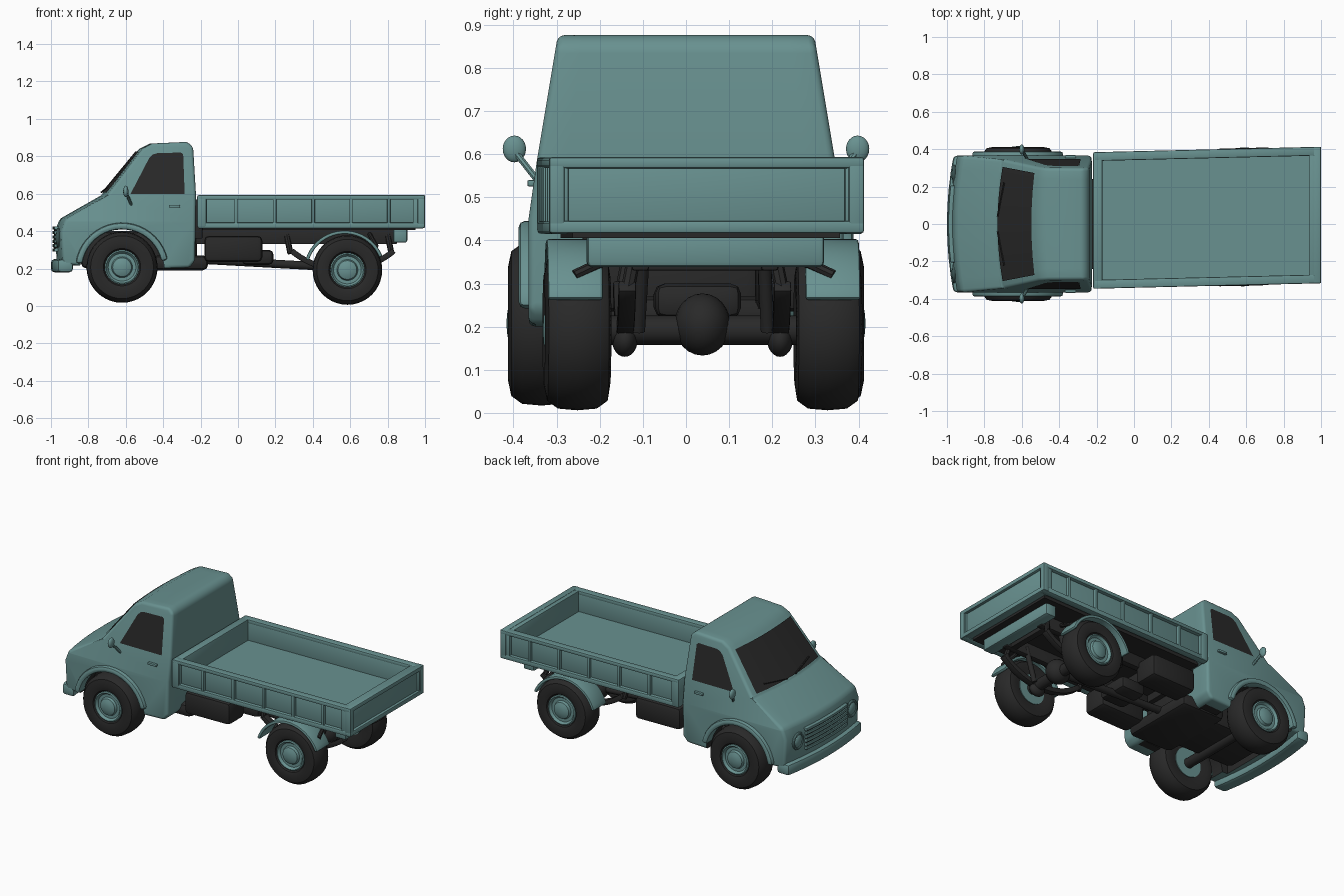
import bpy, bmesh, math
from mathutils import Vector, Matrix

if "Cube" in bpy.data.objects:
    bpy.data.objects.remove(bpy.data.objects["Cube"])

def material(name, rgb):
    m = bpy.data.materials.new(name)
    m.diffuse_color = (*rgb, 1)
    m.use_nodes = True
    m.node_tree.nodes["Principled BSDF"].inputs["Base Color"].default_value = m.diffuse_color
    return m

TEAL = material("teal paint", (0.14, 0.285, 0.28))
DARK = material("dark rubber and glass", (0.022, 0.022, 0.022))
objs = []

# ---------- helpers ----------
def finish(name, bm, mat, bevel=0, seg=2):
    bmesh.ops.recalc_face_normals(bm, faces=bm.faces[:])
    if bevel:
        es = [e for e in bm.edges if e.is_manifold and e.calc_face_angle() > 0.6]
        bmesh.ops.bevel(bm, geom=es, offset=bevel, segments=seg, affect='EDGES',
                        profile=0.5, clamp_overlap=True)
    me = bpy.data.meshes.new(name)
    bm.to_mesh(me)
    bm.free()
    me.materials.append(mat)
    o = bpy.data.objects.new(name, me)
    bpy.context.collection.objects.link(o)
    objs.append(o)
    return o

def half_width(z):
    if z < 0.45:
        return 0.365
    if z < 0.59:
        return 0.365 - (z - 0.45) / 0.14 * 0.02
    return 0.345 - (z - 0.59) / 0.27 * 0.045

def bulge(p, v):
    """Bow the cab nose forward in the middle; v is -1..1 across the width."""
    f = min(1, max(0, (-0.4 - p[0]) / 0.2))
    return Vector((p[0] - 0.035 * f * (1 - v * v), half_width(p[2]) * v, p[2]))

def slice_bm(bm, axis, values):
    for c in values:
        co, no = [0, 0, 0], [0, 0, 0]
        co[axis], no[axis] = c, 1
        bmesh.ops.bisect_plane(bm, geom=bm.verts[:] + bm.edges[:] + bm.faces[:],
                               plane_co=co, plane_no=no)

def box(name, lo, hi, mat, bevel=0.008, curved=False):
    bm = bmesh.new()
    bmesh.ops.create_cube(bm, size=1)
    for v in bm.verts:
        v.co = [(lo[i] + hi[i]) / 2 + v.co[i] * (hi[i] - lo[i]) for i in range(3)]
    if curved:
        slice_bm(bm, 1, [hi[1] * k / 4 for k in range(-3, 4)])
        for v in bm.verts:
            v.co.x -= 0.035 * (1 - (v.co.y / 0.365) ** 2)
    return finish(name, bm, mat, bevel)

def prism(name, pts, y0, y1, mat, bevel=0.0):
    bm = bmesh.new()
    f = bm.faces.new([bm.verts.new((x, y0, z)) for x, z in pts])
    r = bmesh.ops.extrude_face_region(bm, geom=[f])
    for v in r['geom']:
        if isinstance(v, bmesh.types.BMVert):
            v.co.y = y1
    return finish(name, bm, mat, bevel)

def arch(name, cx, cz, r0, r1, a0, a1, y0, y1, mat, bevel):
    ang = [math.radians(a0 + (a1 - a0) * k / 20) for k in range(21)]
    pts = [(cx + r1 * math.cos(a), cz + r1 * math.sin(a)) for a in ang]
    pts += [(cx + r0 * math.cos(a), cz + r0 * math.sin(a)) for a in reversed(ang)]
    return prism(name, pts, y0, y1, mat, bevel)

def lathe(name, prof, c, mat, side, n=40):
    """Spin (radius, outward distance) points about a y axis through c."""
    bm = bmesh.new()
    rings = [[bm.verts.new((c[0] + r * math.cos(t), c[1] + side * d, c[2] + r * math.sin(t)))
              for t in (2 * math.pi * k / n for k in range(n))] for r, d in prof]
    for a, b in zip(rings, rings[1:]):
        for k in range(n):
            bm.faces.new((a[k], a[(k + 1) % n], b[(k + 1) % n], b[k]))
    bm.faces.new(rings[0])
    bm.faces.new(rings[-1])
    return finish(name, bm, mat)

def tube(name, p, q, r, mat, n=14):
    p, q = Vector(p), Vector(q)
    d = q - p
    bm = bmesh.new()
    bmesh.ops.create_cone(bm, cap_ends=True, segments=n, radius1=r, radius2=r, depth=d.length,
        matrix=Matrix.Translation((p + q) / 2) @ d.to_track_quat('Z', 'Y').to_matrix().to_4x4())
    return finish(name, bm, mat)

def ball(name, c, s, mat):
    bm = bmesh.new()
    bmesh.ops.create_uvsphere(bm, u_segments=20, v_segments=12, radius=1,
                              matrix=Matrix.Translation(c) @ Matrix.Diagonal((*s, 1)))
    return finish(name, bm, mat)

def wheel(name, x, z, yc, r, side):
    c = (x, yc, z)
    lathe(name + "_tyre", [(0.085, -0.06), (r - 0.06, -0.076), (r - 0.022, -0.07), (r - 0.004, -0.045),
          (r, 0), (r - 0.004, 0.045), (r - 0.022, 0.07), (r - 0.06, 0.078), (0.1, 0.07),
          (0.088, 0.05)], c, DARK, side)
    lathe(name + "_hub", [(0.09, -0.066), (0.092, 0.066), (0.085, 0.07), (0.074, 0.056), (0.056, 0.056),
          (0.05, 0.07), (0.03, 0.079), (0.008, 0.081)], c, TEAL, side)

# ---------- cab shell ----------
cab_profile = [(-0.935, 0.22), (-0.945, 0.40), (-0.92, 0.465), (-0.70, 0.59), (-0.51, 0.84),
               (-0.46, 0.868), (-0.27, 0.877), (-0.24, 0.85), (-0.225, 0.60), (-0.23, 0.24),
               (-0.26, 0.205), (-0.40, 0.20)]
cab = prism("cab_shell", cab_profile, -1, 1, TEAL)
bm = bmesh.new()
bm.from_mesh(cab.data)
slice_bm(bm, 1, [-0.8, -0.5, -0.2, 0.2, 0.5, 0.8])
slice_bm(bm, 2, [0.45, 0.59])
for v in bm.verts:
    v.co = bulge(v.co, v.co.y)
bm.to_mesh(cab.data)
bm.free()
cab.data.materials.append(DARK)
b = cab.modifiers.new("round", 'BEVEL')
b.width, b.segments, b.limit_method, b.angle_limit = 0.032, 3, 'ANGLE', math.radians(38)
# wheel tunnel and engine bay cut out of the cab
cutters = [tube("wheel_tunnel_cutter", (-0.62, -0.6, 0.195), (-0.62, 0.6, 0.195), 0.225, TEAL, 48),
           box("engine_bay_cutter", (-0.88, -0.24, 0.0), (-0.29, 0.24, 0.36), TEAL, 0)]
for c in cutters:
    m = cab.modifiers.new("cut", 'BOOLEAN')
    m.operation, m.object, m.solver = 'DIFFERENCE', c, 'EXACT'
bpy.context.view_layer.objects.active = cab
for m in [m.name for m in cab.modifiers]:
    bpy.ops.object.modifier_apply(modifier=m)
for c in cutters:
    objs.remove(c)
    bpy.data.objects.remove(c)
for p in cab.data.polygons:
    x, y, z = p.center
    well = math.hypot(x + 0.62, z - 0.195) < 0.23 and abs(y) < 0.33
    bay = abs(y) < 0.243 and z < 0.363 and -0.885 < x < -0.285
    p.material_index = 1 if well or bay else 0

# ---------- windscreen following the bowed nose ----------
bm = bmesh.new()
rows = []
for t in (0.05, 0.93):
    row = []
    for k in range(13):
        v = (k / 6 - 1) * 0.89
        q = bulge((-0.70, 0, 0.59), v).lerp(bulge((-0.51, 0, 0.84), v), t)
        row.append(bm.verts.new(q + Vector((-0.0048, 0, 0.0036))))
    rows.append(row)
for k in range(12):
    bm.faces.new((rows[0][k], rows[1][k], rows[1][k + 1], rows[0][k + 1]))
finish("windscreen", bm, DARK)

# ---------- nose: bumper, grille, lamps ----------
box("front_bumper", (-0.965, -0.365, 0.18), (-0.88, 0.365, 0.25), TEAL, 0.018, True)
box("grille_back", (-0.949, -0.2, 0.29), (-0.92, 0.2, 0.42), DARK, 0, True)
for k in range(6):
    z = 0.29 + k * 0.0235
    box("grille_slat", (-0.957, -0.205, z), (-0.93, 0.205, z + 0.017), TEAL, 0.003, True)
for s in (-1, 1):
    ball("headlamp", (-0.955, s * 0.265, 0.365), (0.022, 0.042, 0.042), TEAL)
    bpy.ops.mesh.primitive_torus_add(location=(-0.962, s * 0.265, 0.365), rotation=(0, math.pi / 2, 0),
        major_radius=0.045, minor_radius=0.008, major_segments=28, minor_segments=8)
    ring = bpy.context.object
    ring.name = "headlamp_ring"
    ring.data.materials.append(TEAL)
    objs.append(ring)
    tube("wiper", (-0.73, s * 0.04, 0.608), (-0.695, s * 0.22, 0.635), 0.005, DARK, 6)

# ---------- cab sides ----------
window = [(-0.575, 0.598), (-0.475, 0.79), (-0.455, 0.81), (-0.43, 0.817), (-0.305, 0.82),
          (-0.293, 0.81), (-0.285, 0.598)]
for s in (-1, 1):
    bm = bmesh.new()
    vs = [bm.verts.new((x, s * (half_width(z) + 0.004), z)) for x, z in window]
    f = bm.faces.new(vs if s < 0 else vs[::-1])
    me_win = finish("side_window", bm, DARK)
    if me_win.data.polygons[0].normal.y * s < 0:
        me_win.data.flip_normals()
    arch("front_wheel_flare", -0.62, 0.195, 0.214, 0.25, 12, 172, s * 0.32, s * 0.388, TEAL, 0.014)
    wheel("front_wheel", -0.62, 0.207, s * 0.335, 0.19, s)
    box("door_handle", (-0.37, min(s * 0.35, s * 0.368), 0.525), (-0.31, max(s * 0.35, s * 0.368), 0.54),
        TEAL, 0.004)
    tube("mirror_arm", (-0.57, s * 0.345, 0.54), (-0.595, s * 0.392, 0.6), 0.008, TEAL, 8)
    ball("mirror", (-0.6, s * 0.398, 0.612), (0.014, 0.027, 0.031), TEAL)

# ---------- under the cab ----------
box("engine_block", (-0.84, -0.17, 0.2), (-0.22, 0.17, 0.4), DARK, 0.03)
box("gearbox", (-0.46, -0.24, 0.19), (-0.16, 0.24, 0.27), DARK, 0.03)
tube("front_axle", (-0.62, -0.33, 0.2), (-0.62, 0.33, 0.2), 0.03, DARK)
box("cab_gap_frame", (-0.24, -0.24, 0.36), (-0.19, 0.24, 0.57), DARK, 0.005)

# ---------- load bed (everything from here is skewed slightly) ----------
rear_start = len(objs)
box("bed_floor", (-0.2, -0.34, 0.425), (0.97, 0.34, 0.462), TEAL, 0)
box("bed_underside", (-0.19, -0.31, 0.405), (0.95, 0.31, 0.426), DARK, 0)
ribs = [-0.215, -0.02, 0.187, 0.393, 0.595, 0.797, 0.935]
for s in (-1, 1):
    ys = lambda a, c: (min(s * a, s * c), max(s * a, s * c))
    for nm, a, c, z0, z1 in (("bed_side", 0.32, 0.343, 0.43, 0.585), ("bed_top_rail", 0.318, 0.365, 0.568, 0.592),
                             ("bed_bottom_rail", 0.32, 0.363, 0.415, 0.445)):
        y0, y1 = ys(a, c)
        box(nm, (-0.215, y0, z0), (0.995, y1, z1), TEAL, 0.006)
    y0, y1 = ys(0.33, 0.361)
    for k, x in enumerate(ribs):
        w = 0.05 if k in (0, 6) else 0.018
        box("bed_side_rib", (x, y0, 0.42), (x + w, y1, 0.585), TEAL, 0.005)
box("bed_headboard", (-0.218, -0.365, 0.42), (-0.168, 0.365, 0.592), TEAL, 0.008)
box("tailgate", (0.935, -0.35, 0.42), (0.983, 0.35, 0.59), TEAL, 0.006)
for z0, z1 in ((0.417, 0.445), (0.567, 0.593)):
    box("tailgate_rail", (0.96, -0.365, z0), (1.0, 0.365, z1), TEAL, 0.006)
for s in (-1, 1):
    box("tailgate_post", (0.96, s * 0.347 - 0.018, 0.42), (1.0, s * 0.347 + 0.018, 0.59), TEAL, 0.006)

# ---------- rear running gear ----------
box("rear_bumper", (0.83, -0.275, 0.338), (0.905, 0.275, 0.418), TEAL, 0.012)
for s in (-1, 1):
    wheel("rear_wheel", 0.585, 0.192, s * 0.29, 0.186, s)
    arch("rear_mudguard", 0.57, 0.185, 0.2, 0.218, 22, 163, s * 0.235, s * 0.362, TEAL, 0.006)
    box("chassis_rail", (-0.25, s * 0.15 - 0.02, 0.33), (0.85, s * 0.15 + 0.02, 0.41), DARK, 0.006)
    box("side_tank", (-0.18, s * 0.22 - 0.08, 0.235), (0.13, s * 0.22 + 0.08, 0.375), DARK, 0.025)
    tube("mudguard_stay", (0.7, s * 0.15, 0.39), (0.74, s * 0.3, 0.32), 0.012, DARK, 8)
    # leaf spring as a shallow arc, with shackles
    arch("leaf_spring", 0.56, 0.62, 0.41, 0.44, 230, 310, s * 0.18 - 0.02, s * 0.18 + 0.02, DARK, 0.004)
    tube("spring_shackle", (0.82, s * 0.18, 0.28), (0.8, s * 0.16, 0.38), 0.016, DARK, 8)
    tube("spring_hanger", (0.28, s * 0.18, 0.28), (0.26, s * 0.16, 0.38), 0.016, DARK, 8)
    tube("shock_absorber", (0.63, s * 0.15, 0.19), (0.7, s * 0.14, 0.38), 0.016, DARK, 10)
    ball("spring_clamp", (0.585, s * 0.18, 0.17), (0.05, 0.03, 0.04), DARK)
tube("rear_axle", (0.585, -0.3, 0.192), (0.585, 0.3, 0.192), 0.034, DARK)
ball("differential", (0.585, 0, 0.205), (0.075, 0.065, 0.072), DARK)
tube("drive_shaft", (-0.25, 0, 0.25), (0.56, 0, 0.205), 0.022, DARK)
for x in (0.0, 0.3, 0.8):
    box("cross_member", (x - 0.02, -0.15, 0.33), (x + 0.02, 0.15, 0.405), DARK, 0.004)
box("centre_gear", (0.02, -0.1, 0.22), (0.19, 0.1, 0.3), DARK, 0.025)
for o in objs[rear_start:]:
    for v in o.data.vertices:
        v.co.y += 0.024 + 0.024 * v.co.x

# ---------- smooth shading with sharp edges kept ----------
bpy.ops.object.select_all(action='DESELECT')
for o in objs:
    o.select_set(True)
bpy.context.view_layer.objects.active = cab
bpy.ops.object.shade_smooth_by_angle(angle=math.radians(38))
